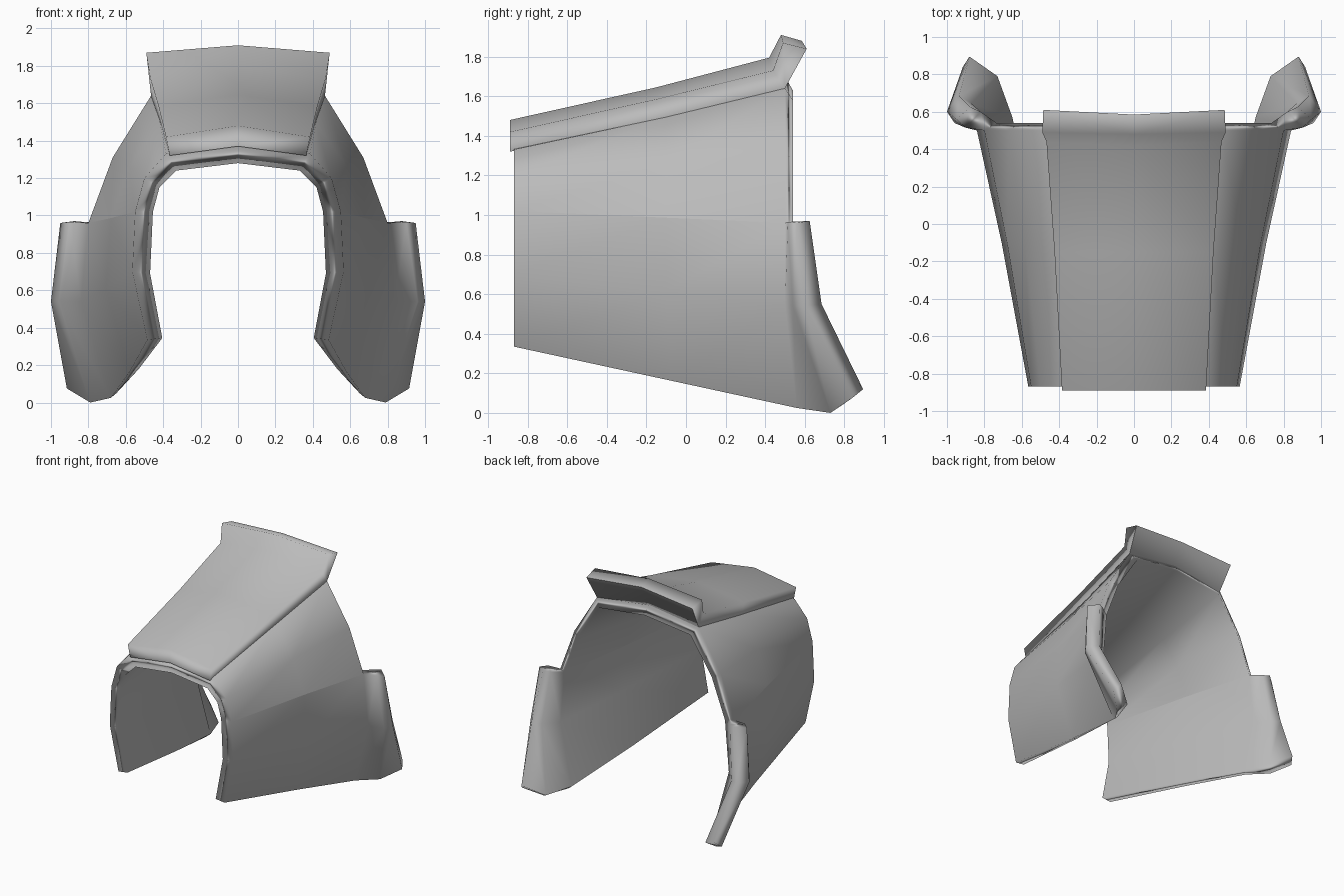
import bpy, bmesh, math

if "Cube" in bpy.data.objects:
    bpy.data.objects.remove(bpy.data.objects["Cube"])

grey = bpy.data.materials.new("plain_grey")
grey.diffuse_color = (0.5, 0.5, 0.5, 1)
grey.use_nodes = True
grey.node_tree.nodes["Principled BSDF"].inputs["Base Color"].default_value = grey.diffuse_color


def thick_sheet(name, outer, inner, crease_row=None, sharp_inside=False):
    """Half shell from two point grids (None = no point), rimmed and mirrored in x."""
    bm = bmesh.new()
    sheets = [[[bm.verts.new(p) if p else None for p in row] for row in g] for g in (outer, inner)]
    twin = {a: b for ro, ri in zip(*sheets) for a, b in zip(ro, ri) if a}
    for g in sheets:
        for j in range(len(g) - 1):
            for i in range(len(g[0]) - 1):
                q = (g[j][i], g[j][i + 1], g[j + 1][i + 1], g[j + 1][i])
                if all(q):
                    bm.faces.new(q)
    # rim along every open border except the centre line
    for e in [e for e in bm.edges if e.is_boundary]:
        a, b = e.verts
        if a in twin and b in twin and max(a.co.x, b.co.x) > 1e-4:
            bm.faces.new((a, b, twin[b], twin[a]))
            if sharp_inside:
                bm.edges.get((twin[a], twin[b])).smooth = False
    bmesh.ops.recalc_face_normals(bm, faces=bm.faces)
    # the half shell is open at x = 0, so check that the outer faces point outward
    top = next(f for f in bm.faces if all(v in twin for v in f.verts))
    v = top.verts[0]
    if top.normal.dot(v.co - twin[v].co) < 0:
        bmesh.ops.reverse_faces(bm, faces=bm.faces)
    for f in bm.faces:
        f.smooth = True
    # sharp crease along one row of the main wall
    if crease_row is not None:
        for g in sheets:
            for j in range(2):
                bm.edges.get((g[j][crease_row], g[j + 1][crease_row])).smooth = False
    me = bpy.data.meshes.new(name)
    bm.to_mesh(me)
    bm.free()
    me.materials.append(grey)
    ob = bpy.data.objects.new(name, me)
    bpy.context.collection.objects.link(ob)
    ob.modifiers.new("mirror", 'MIRROR').use_clip = True
    # large faces keep their shading, narrow rims look rounded
    wn = ob.modifiers.new("soft_rims", 'WEIGHTED_NORMAL')
    wn.keep_sharp = True
    return ob


def section(y, pts, y_low=None):
    return [(x, y_low if i == 0 and y_low else y, z) for i, (x, z) in enumerate(pts)]


def between(a, b, t, pinch):
    """Section between a and b, pulled slightly inward."""
    rows = []
    for u, v in zip(a, b):
        x, y, z = (p + (q - p) * t for p, q in zip(u, v))
        rows.append((max(0, x - pinch), y, z - (0.01 if u[2] > 1.2 else 0)))
    return rows


# arch shell: sections run from the bottom edge up to the crown
front_out = section(-0.87, [(.485, .335), (.565, .70), (.55, 1.02), (.50, 1.20), (.385, 1.33), (0, 1.375)])
front_in = section(-0.87, [(.405, .345), (.47, .69), (.455, 1.02), (.42, 1.15), (.33, 1.24), (0, 1.28)])
back_out = section(.50, [(.68, .025), (.84, .54), (.80, .96), (.67, 1.31), (.465, 1.64), (0, 1.70)], .56)
back_in = section(.54, [(.65, .05), (.77, .54), (.735, .96), (.615, 1.28), (.42, 1.58), (0, 1.63)], .57)
# flared flanges behind the lower sides
gap = [None] * 3
flare_out = [(.79, .73, .0), (.96, .54, .54), (.90, .515, .965)] + gap
flare_in = [(.73, .79, .04), (.87, .645, .54), (.82, .60, .965)] + gap
tip_out = [(.915, .84, .075), (1.0, .60, .54), (.95, .56, .96)] + gap
tip_in = [(.88, .895, .12), (.935, .685, .55), (.875, .625, .97)] + gap
thick_sheet("arch_shell",
            [front_out, between(front_out, back_out, .56, .012), back_out, flare_out, tip_out],
            [front_in, between(front_in, back_in, .56, .012), back_in, flare_in, tip_in], crease_row=2)

# crown plate with upturned rear lip
thick_sheet("crown_plate",
            [[(.385, -.89, 1.42), (0, -.89, 1.48)],
             [(.425, -.15, 1.585), (0, -.15, 1.645)],
             [(.468, .44, 1.73), (0, .42, 1.795)],
             [(.49, .49, 1.87), (0, .48, 1.91)]],
            [[(.365, -.89, 1.32), (0, -.89, 1.37)],
             [(.408, -.15, 1.475), (0, -.15, 1.53)],
             [(.465, .50, 1.64), (0, .49, 1.70)],
             [(.485, .61, 1.84), (0, .585, 1.88)]], sharp_inside=True)
